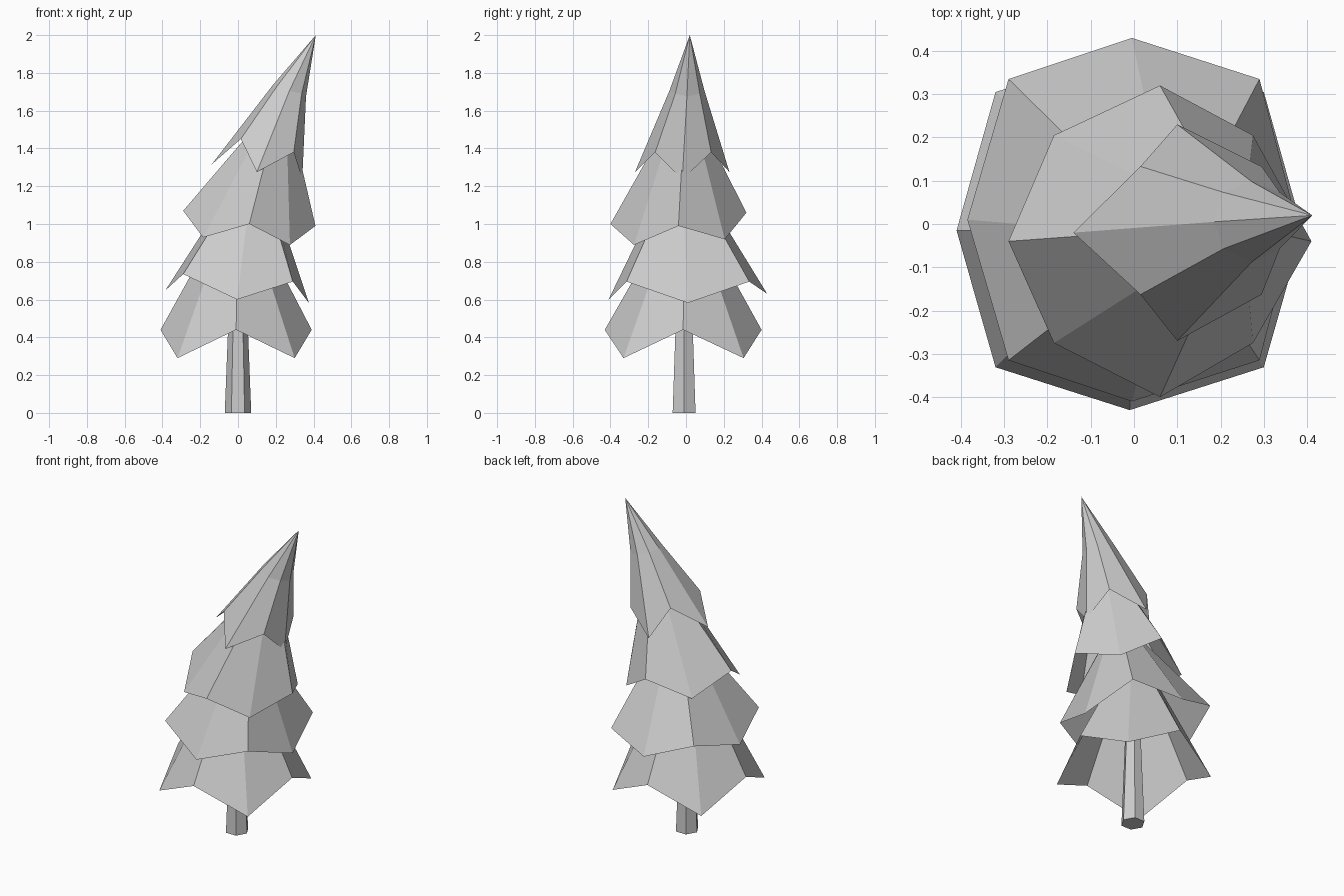
import bpy, bmesh, math
from mathutils import Vector

if "Cube" in bpy.data.objects:
    bpy.data.objects.remove(bpy.data.objects["Cube"], do_unlink=True)

grey = bpy.data.materials.new("plain grey")
grey.use_nodes = True
grey.diffuse_color = (0.6, 0.6, 0.6, 1)
grey.node_tree.nodes["Principled BSDF"].inputs["Base Color"].default_value = grey.diffuse_color


def cross(centre, rx, ry, lean_x=0, lean_y=0):
    """Four points of a tilted diamond: right, back, left, front."""
    return [Vector(centre) + Vector((rx * dx, ry * dy, lean_x * dx + lean_y * dy))
            for dx, dy in ((1, 0), (0, 1), (-1, 0), (0, -1))]


def square(centre, rx, ry, lean_x=0, lean_y=0):
    """Four corner points of a tilted rectangle."""
    return [Vector(centre) + Vector((rx * dx, ry * dy, lean_x * dx + lean_y * dy))
            for dx, dy in ((1, 1), (-1, 1), (-1, -1), (1, -1))]


def star(tips, corners):
    """Interleave a diamond and a rectangle into one eight-point ring."""
    return [p for pair in zip(tips, corners) for p in pair]


def circle(centre, radius, sides):
    return [Vector(centre) + radius * Vector((math.cos(a), math.sin(a), 0))
            for a in (math.tau * i / sides for i in range(sides))]


def loft(name, rings, apex=None, cap=False):
    """Skin a stack of rings with quads, optionally closing to a point or caps."""
    bm = bmesh.new()
    loops = [[bm.verts.new(p) for p in ring] for ring in rings]
    n = len(loops[0])
    for low, high in zip(loops, loops[1:]):
        for i in range(n):
            j = (i + 1) % n
            bm.faces.new((low[i], low[j], high[j], high[i]))
    if apex:
        tip = bm.verts.new(apex)
        for i in range(n):
            bm.faces.new((loops[-1][i], loops[-1][(i + 1) % n], tip))
    if cap:
        bm.faces.new(loops[0][::-1])
        bm.faces.new(loops[-1])
    mesh = bpy.data.meshes.new(name)
    bm.to_mesh(mesh)
    bm.free()
    mesh.materials.append(grey)
    obj = bpy.data.objects.new(name, mesh)
    bpy.context.collection.objects.link(obj)
    return obj


# Tapered six-sided trunk
loft("trunk", [circle((0, -0.01, 0), 0.07, 6), circle((0, -0.01, 0.9), 0.035, 6)], cap=True)

# Lowest skirt of branches
rim = star(cross((-0.01, -0.015, 0.44), 0.4, 0.415),
           square((-0.01, -0.013, 0.29), 0.31, 0.318))
loft("bottom_branches", [rim, circle((0, -0.01, 1), 0.1, 8)])

# Second skirt, turned down at the tips
rim = star(cross((-0.005, 0.01, 0.615), 0.38, 0.42, -0.033, 0.015),
           square((0, 0.01, 0.715), 0.29, 0.325, -0.02))
loft("lower_branches", [rim, circle((0.07, -0.02, 1.2), 0.1, 8)])

# Third skirt, starting to lean
rim = star(cross((0.06, -0.04, 1.03), 0.35, 0.36, -0.04, 0.03),
           square((0.045, -0.035, 0.924), 0.23, 0.24, -0.02, 0.015))
loft("upper_branches", [rim, circle((0.2, -0.01, 1.55), 0.08, 8)])

# Bent pointed top
rim = star(cross((0.1, -0.02, 1.275), 0.24, 0.25, -0.04),
           square((0.155, -0.015, 1.415), 0.14, 0.148, -0.035))
bend = star(cross((0.272, 0.005, 1.705), 0.088, 0.093, -0.03),
            square((0.272, 0.008, 1.71), 0.065, 0.065, -0.02))
loft("treetop", [rim, bend], apex=(0.412, 0.02, 2))
